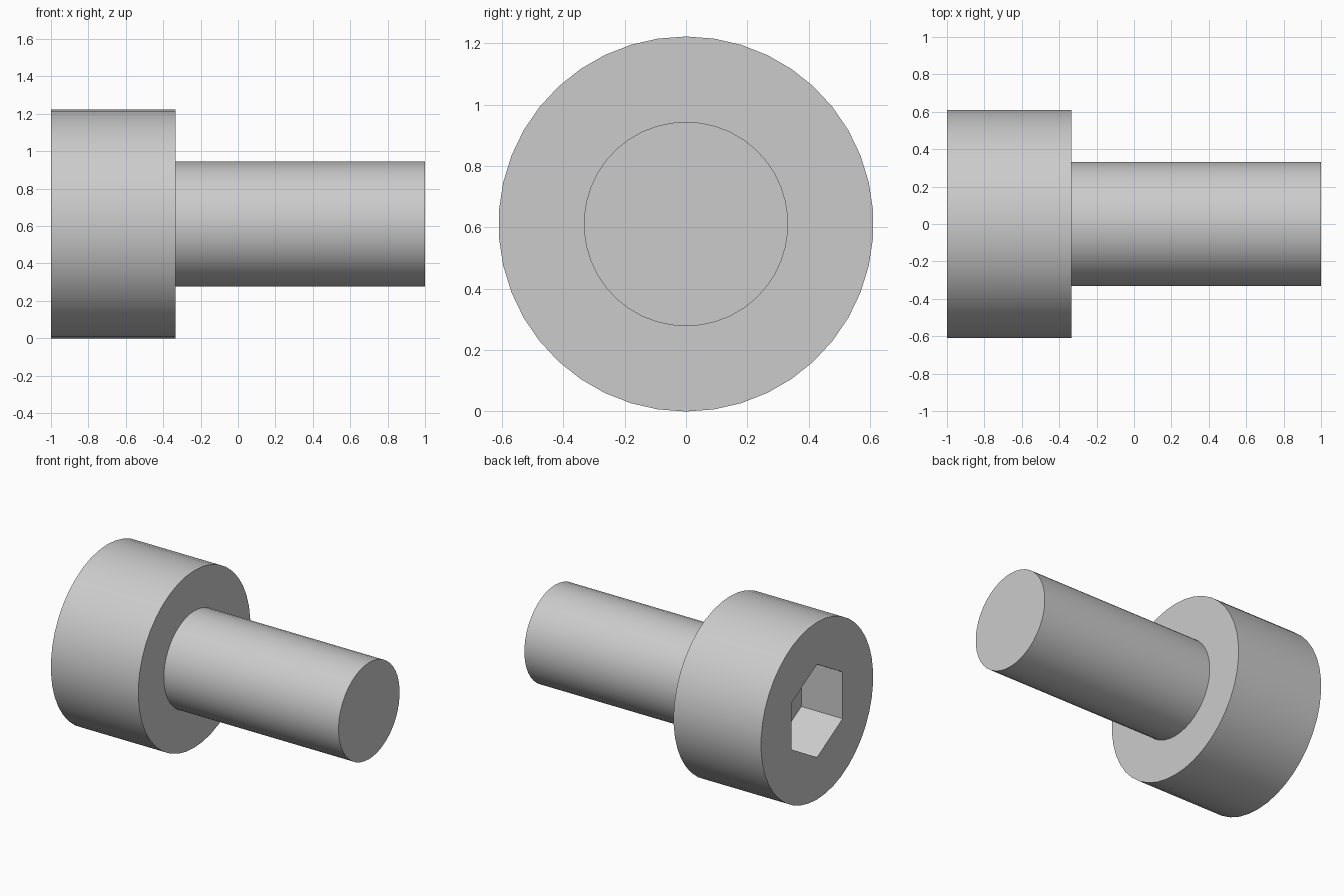
import bpy, bmesh
from math import radians, tau, sin, cos

cube = bpy.data.objects.get("Cube")
if cube:
    bpy.data.objects.remove(cube, do_unlink=True)

HEAD_R, SHANK_R = 0.611, 0.333
HEAD_X = -0.333           # underside of the head
SOCKET_R, SOCKET_DEPTH = 0.321, 0.315
SIDES = 42

steel = bpy.data.materials.new("grey_steel")
steel.use_nodes = True
colour = (0.6, 0.6, 0.6, 1)
steel.diffuse_color = colour
steel.node_tree.nodes["Principled BSDF"].inputs["Base Color"].default_value = colour


def lathe(name, profile, sides):
    """Closed solid around the x axis from (x, radius) pairs."""
    bm = bmesh.new()
    rings = [[bm.verts.new((x, r * sin(tau * i / sides), HEAD_R + r * cos(tau * i / sides)))
              for i in range(sides)] for x, r in profile]
    for a, b in zip(rings, rings[1:]):
        for i in range(sides):
            j = (i + 1) % sides
            bm.faces.new((a[i], a[j], b[j], b[i]))
    bm.faces.new(rings[0])
    bm.faces.new(rings[-1])
    bmesh.ops.recalc_face_normals(bm, faces=bm.faces)
    mesh = bpy.data.meshes.new(name)
    bm.to_mesh(mesh)
    bm.free()
    mesh.materials.append(steel)
    obj = bpy.data.objects.new(name, mesh)
    bpy.context.collection.objects.link(obj)
    return obj


# Head and shank as one turned solid
screw = lathe("cap_screw", [(-1, HEAD_R), (HEAD_X, HEAD_R), (HEAD_X, SHANK_R), (1, SHANK_R)], SIDES)

# Hexagonal socket cut into the head
cutter = lathe("socket_cutter", [(-1.2, SOCKET_R), (-1 + SOCKET_DEPTH, SOCKET_R)], 6)
cutter.hide_render = True
cut = screw.modifiers.new("hex_socket", 'BOOLEAN')
cut.operation = 'DIFFERENCE'
cut.solver = 'EXACT'
cut.object = cutter

bpy.ops.object.select_all(action='DESELECT')
screw.select_set(True)
bpy.context.view_layer.objects.active = screw
bpy.ops.object.modifier_apply(modifier=cut.name)
bpy.data.objects.remove(cutter, do_unlink=True)
bpy.ops.object.shade_smooth_by_angle(angle=radians(30))
